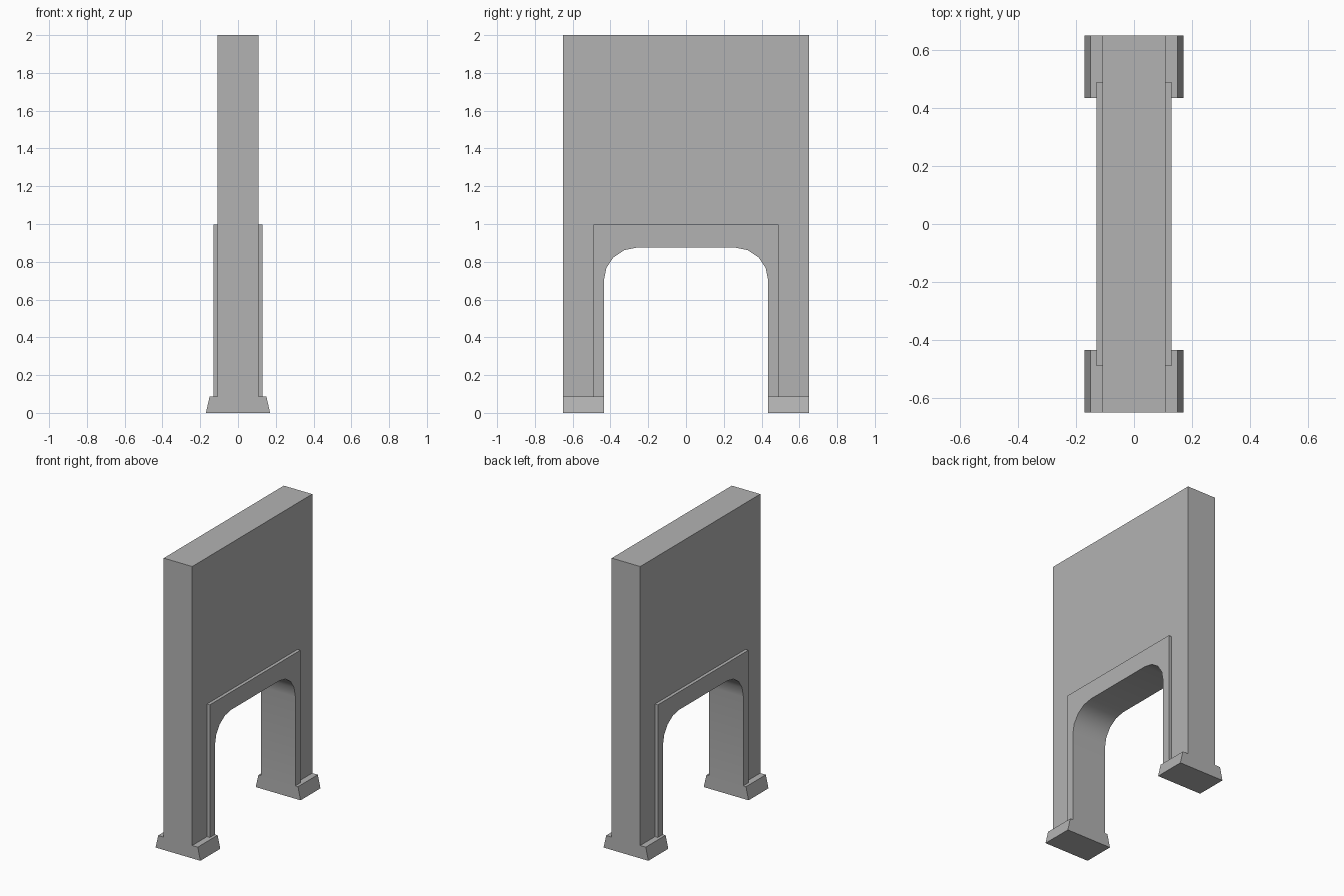
import bpy
import bmesh
from math import cos, sin, pi

cube = bpy.data.objects.get("Cube")
if cube:
    bpy.data.objects.remove(cube, do_unlink=True)

WALL_X, TRIM_X = 0.108, 0.13       # half thicknesses
OUTER_Y, TRIM_Y, OPEN_Y = 0.65, 0.49, 0.435
BASE_Z, OPEN_Z, TRIM_Z, TOP_Z = 0.088, 0.875, 0.997, 2.0
RADIUS = 0.175

stone = bpy.data.materials.new("grey stone")
stone.use_nodes = True
GREY = (0.45, 0.45, 0.45, 1)
stone.diffuse_color = GREY
stone.node_tree.nodes["Principled BSDF"].inputs["Base Color"].default_value = GREY


def prism(name, profile, axis, start, end):
    """Extrude a 2D profile along x (profile is y, z) or y (profile is x, z)."""
    bm = bmesh.new()
    place = (lambda a, z: (start, a, z)) if axis == "x" else (lambda a, z: (a, start, z))
    face = bm.faces.new([bm.verts.new(place(a, z)) for a, z in profile])
    moved = bmesh.ops.extrude_face_region(bm, geom=[face])["geom"]
    step = (end - start, 0, 0) if axis == "x" else (0, end - start, 0)
    bmesh.ops.translate(bm, vec=step, verts=[v for v in moved if isinstance(v, bmesh.types.BMVert)])
    bmesh.ops.recalc_face_normals(bm, faces=bm.faces)
    mesh = bpy.data.meshes.new(name)
    bm.to_mesh(mesh)
    bm.free()
    mesh.materials.append(stone)
    obj = bpy.data.objects.new(name, mesh)
    bpy.context.collection.objects.link(obj)
    bpy.ops.object.select_all(action="DESELECT")
    obj.select_set(True)
    bpy.context.view_layer.objects.active = obj
    bpy.ops.object.shade_smooth_by_angle()
    return obj


def arch_outline(half_width, top):
    """Rectangular surround with a round-cornered opening cut from below."""
    corner = [(OPEN_Y - RADIUS + RADIUS * cos(i * pi / 8),
               OPEN_Z - RADIUS + RADIUS * sin(i * pi / 8)) for i in range(5)]
    right = [(half_width, top), (half_width, BASE_Z), (OPEN_Y, BASE_Z)] + corner
    return right + [(-y, z) for y, z in reversed(right)]


# Wall with the archway through it
prism("wall", arch_outline(OUTER_Y, TOP_Z), "x", -WALL_X, WALL_X)

# Raised trim around the archway on both faces
for side, name in ((1, "left_arch_trim"), (-1, "right_arch_trim")):
    prism(name, arch_outline(TRIM_Y, TRIM_Z), "x", side * WALL_X, side * TRIM_X)

# Flared foot blocks under each pier
foot = [(-0.17, 0), (0.17, 0), (0.15, BASE_Z), (-0.15, BASE_Z)]
for side, name in ((-1, "front_foot"), (1, "back_foot")):
    prism(name, foot, "y", side * OPEN_Y, side * OUTER_Y)
